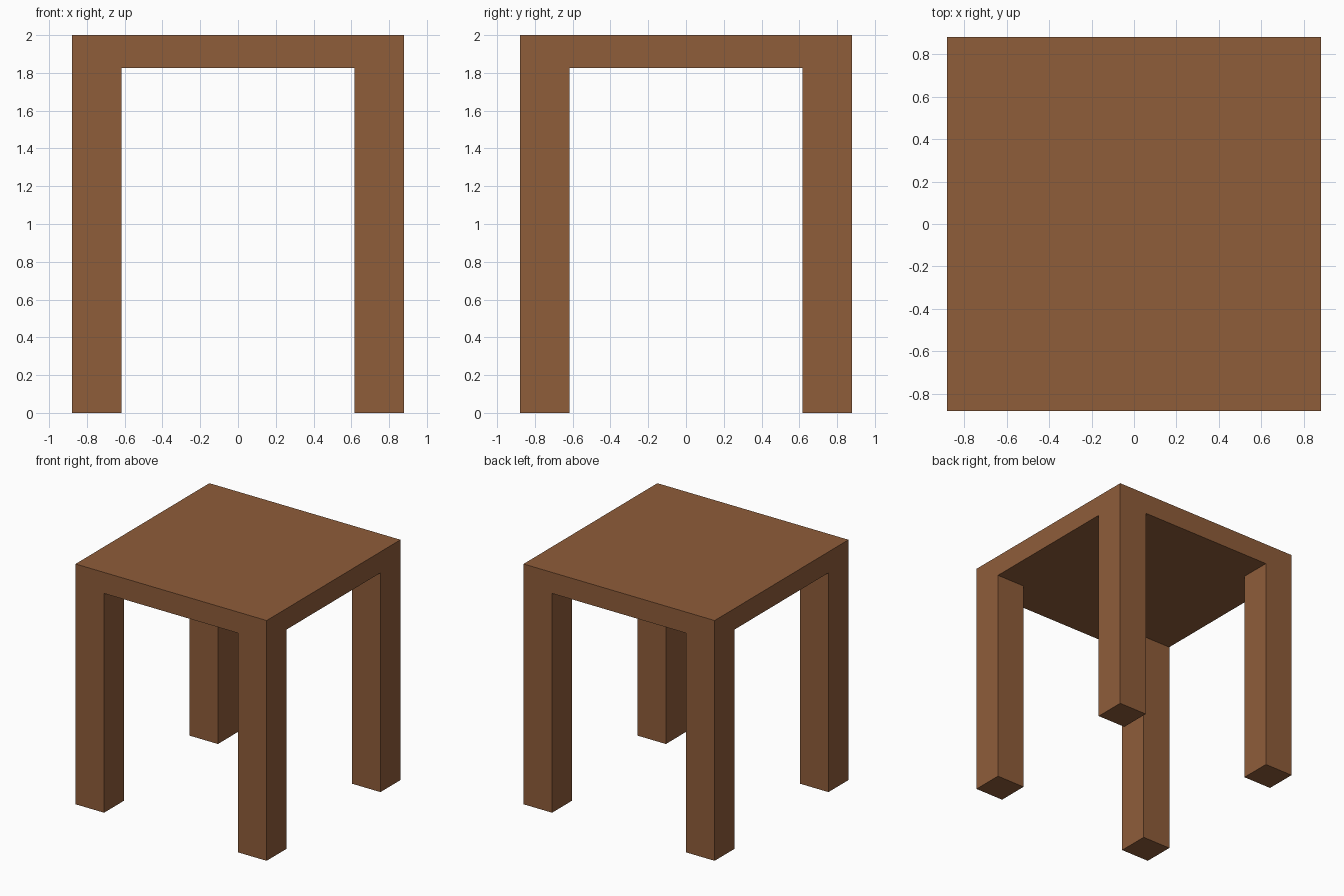
import bpy, bmesh

if "Cube" in bpy.data.objects:
    bpy.data.objects.remove(bpy.data.objects["Cube"])

HALF, INNER = 0.88, 0.617      # outer half width, inner side of the legs
TOP, UNDER = 2.0, 1.825        # table top and its underside

wood = bpy.data.materials.new("brown wood")
wood.diffuse_color = (0.275, 0.109, 0.042, 1.0)
wood.use_nodes = True
wood.node_tree.nodes["Principled BSDF"].inputs["Base Color"].default_value = wood.diffuse_color

bm = bmesh.new()

# Underside as a 3 x 3 grid, so its corner cells match the legs
cuts = [-HALF, -INNER, INNER, HALF]
grid = [[bm.verts.new((x, y, UNDER)) for x in cuts] for y in cuts]
cells = [bm.faces.new((grid[j][i], grid[j + 1][i], grid[j + 1][i + 1], grid[j][i + 1]))
         for j in range(3) for i in range(3)]


def extrude(faces, z):
    """Extrude faces and set the new end to height z."""
    new = bmesh.ops.extrude_face_region(bm, geom=faces)["geom"]
    for v in new:
        if isinstance(v, bmesh.types.BMVert):
            v.co.z = z


# Slab: raise a copy of the grid, keeping the underside
copy = bmesh.ops.extrude_face_region(bm, geom=cells, use_keep_orig=True)["geom"]
for v in copy:
    if isinstance(v, bmesh.types.BMVert):
        v.co.z = TOP

# Legs: pull each corner cell of the underside to the floor
bm.faces.ensure_lookup_table()
corners = [f for f in bm.faces
           if all(abs(v.co.z - UNDER) < 1e-4 for v in f.verts)
           and min(abs(c) for c in f.calc_center_median()[:2]) > INNER]
for f in corners:
    rim = list(f.verts)
    feet = [bm.verts.new((v.co.x, v.co.y, 0.0)) for v in rim]
    bm.faces.new(feet)
    for k in range(4):
        n = (k + 1) % 4
        bm.faces.new((rim[k], rim[n], feet[n], feet[k]))
bmesh.ops.delete(bm, geom=corners, context='FACES_ONLY')

# Merge coplanar faces into clean flat sides
bmesh.ops.recalc_face_normals(bm, faces=bm.faces[:])
bmesh.ops.dissolve_limit(bm, angle_limit=0.01, verts=bm.verts[:], edges=bm.edges[:])

mesh = bpy.data.meshes.new("table")
bm.to_mesh(mesh)
bm.free()
mesh.materials.append(wood)
table = bpy.data.objects.new("table", mesh)
bpy.context.collection.objects.link(table)
